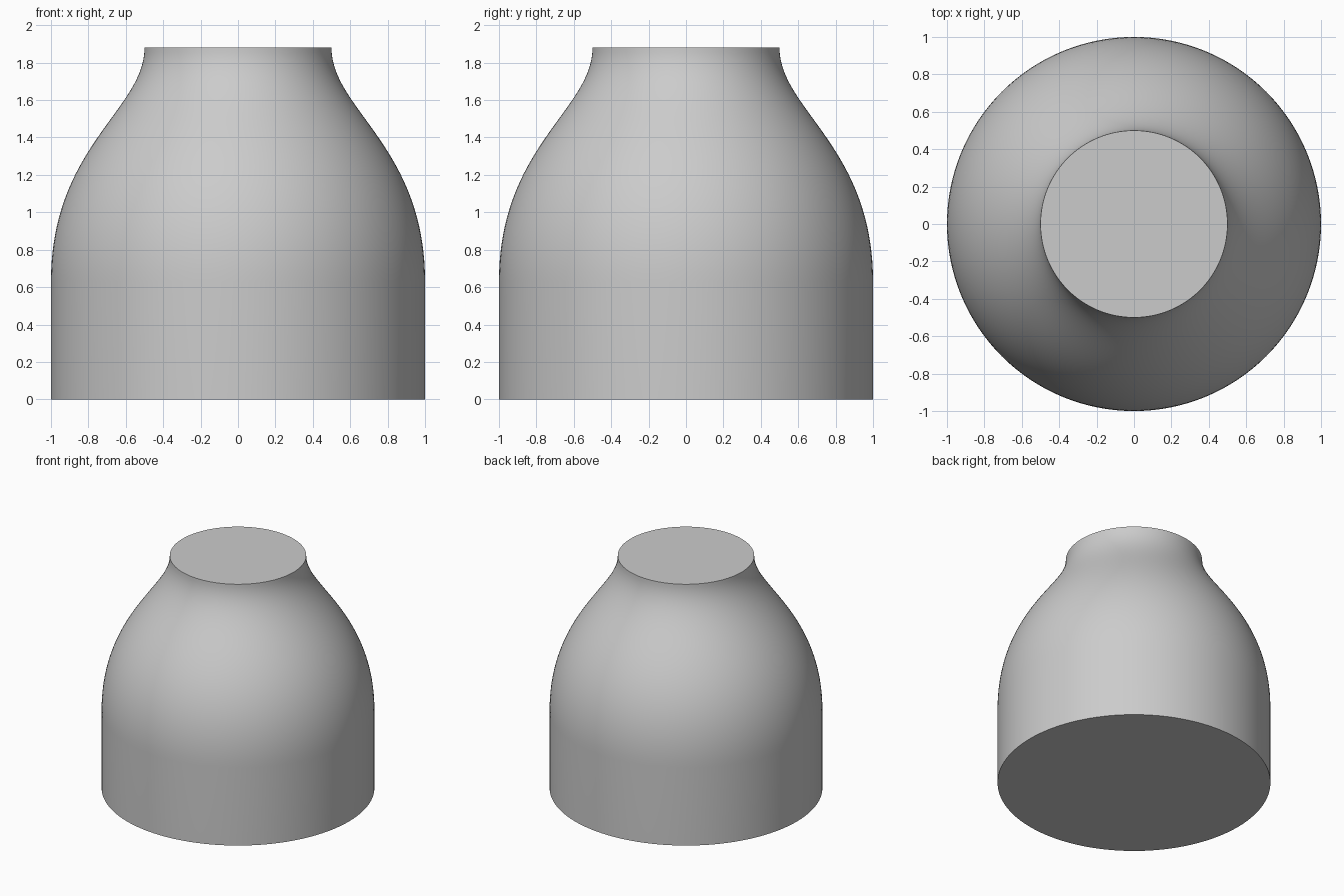
import bpy, bmesh, math
from mathutils import Vector
from mathutils.geometry import interpolate_bezier

cube = bpy.data.objects.get("Cube")
if cube:
    bpy.data.objects.remove(cube, do_unlink=True)

SEGMENTS = 128

# Single grey material
grey = bpy.data.materials.new("light grey")
grey.use_nodes = True
color = (0.6, 0.6, 0.6, 1)
grey.diffuse_color = color
grey.node_tree.nodes["Principled BSDF"].inputs["Base Color"].default_value = color

# Profile: straight wall, then an S-curved shoulder into the neck
shoulder = interpolate_bezier(Vector((1, 0, 0.63)), Vector((1, 0, 1.35)),
                              Vector((0.5, 0, 1.55)), Vector((0.5, 0, 1.88)), 40)
profile = [Vector((1, 0, 0))] + list(shoulder)

# Revolve the profile into rings, then cap both ends
bm = bmesh.new()
rings = []
for p in profile:
    ring = []
    for i in range(SEGMENTS):
        a = math.tau * i / SEGMENTS
        ring.append(bm.verts.new((p.x * math.cos(a), p.x * math.sin(a), p.z)))
    rings.append(ring)
for low, high in zip(rings, rings[1:]):
    for i in range(SEGMENTS):
        j = (i + 1) % SEGMENTS
        bm.faces.new((low[i], low[j], high[j], high[i]))
bm.faces.new(rings[0][::-1])
bm.faces.new(rings[-1])

mesh = bpy.data.meshes.new("bottle_body")
bm.to_mesh(mesh)
bm.free()
mesh.materials.append(grey)
body = bpy.data.objects.new("bottle_body", mesh)
bpy.context.collection.objects.link(body)

# Smooth sides with crisp cap rims
bpy.ops.object.select_all(action="DESELECT")
body.select_set(True)
bpy.context.view_layer.objects.active = body
bpy.ops.object.shade_smooth_by_angle(angle=math.radians(30))
